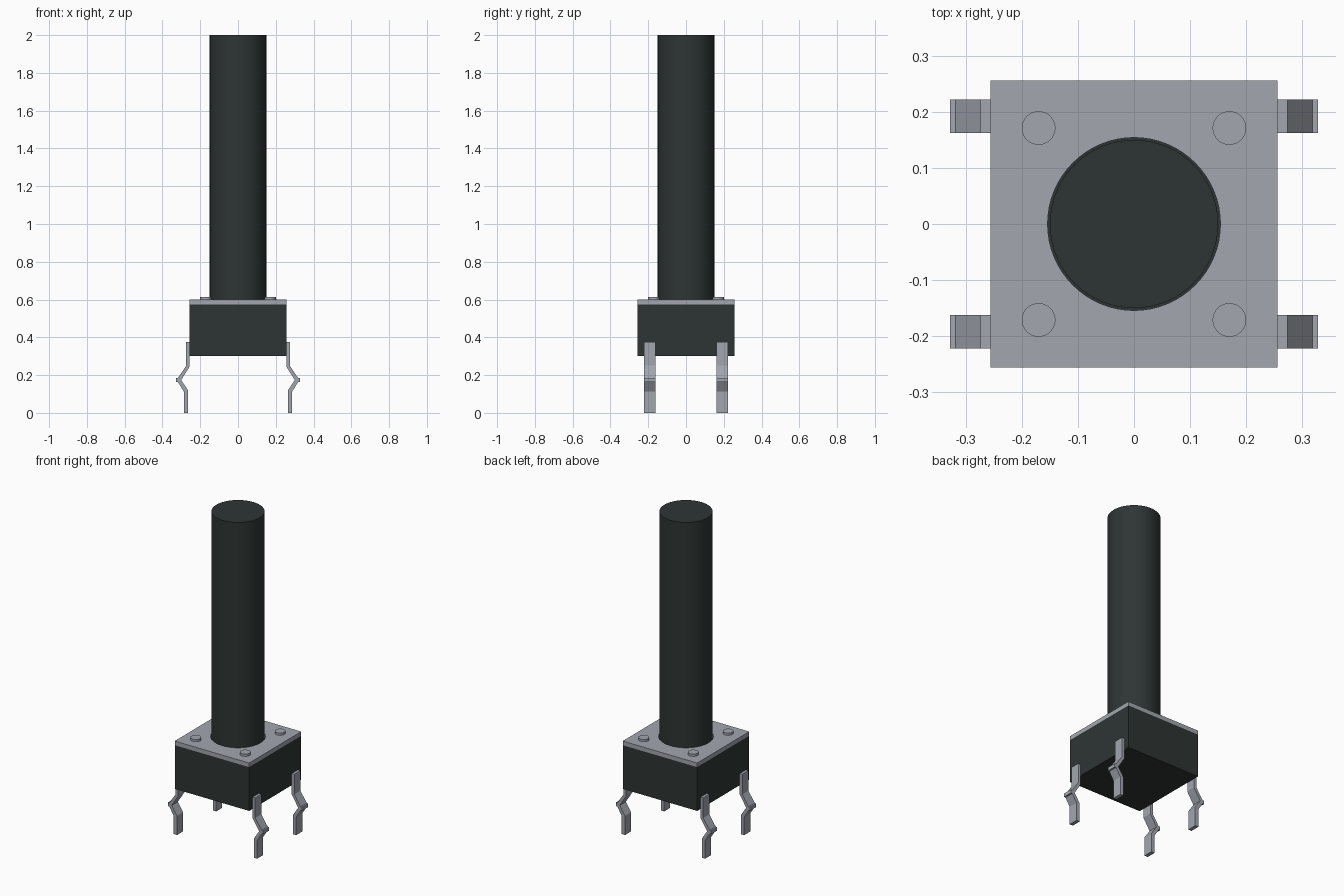
import bpy, bmesh, math

if "Cube" in bpy.data.objects:
    bpy.data.objects.remove(bpy.data.objects["Cube"])


def material(name, rgb):
    m = bpy.data.materials.new(name)
    m.diffuse_color = (*rgb, 1)
    m.use_nodes = True
    m.node_tree.nodes["Principled BSDF"].inputs["Base Color"].default_value = m.diffuse_color
    return m


black = material("black plastic", (0.027, 0.036, 0.034))
steel = material("grey metal", (0.36, 0.38, 0.43))


def finish(bm, name, mat, smooth=False):
    bmesh.ops.recalc_face_normals(bm, faces=bm.faces)
    me = bpy.data.meshes.new(name)
    bm.to_mesh(me)
    bm.free()
    me.materials.append(mat)
    ob = bpy.data.objects.new(name, me)
    bpy.context.collection.objects.link(ob)
    if smooth:
        bpy.ops.object.select_all(action='DESELECT')
        ob.select_set(True)
        bpy.context.view_layer.objects.active = ob
        bpy.ops.object.shade_smooth_by_angle(angle=math.radians(30))
    return ob


def cylinder(name, mat, x, y, r, z0, z1, sides):
    bm = bmesh.new()
    bmesh.ops.create_cone(bm, cap_ends=True, segments=sides, radius1=r, radius2=r, depth=z1 - z0)
    bmesh.ops.translate(bm, vec=(x, y, (z0 + z1) / 2), verts=bm.verts)
    return finish(bm, name, mat, True)


H = 0.256          # half width of the housing
Z_BODY, Z_PLATE, Z_TOP = 0.302, 0.574, 0.6

# Square plastic housing
bm = bmesh.new()
bmesh.ops.create_cube(bm, size=1)
bmesh.ops.scale(bm, vec=(2 * H, 2 * H, Z_PLATE - Z_BODY), verts=bm.verts)
bmesh.ops.translate(bm, vec=(0, 0, (Z_BODY + Z_PLATE) / 2), verts=bm.verts)
finish(bm, "housing", black)

# Metal cover plate with a round hole: matching square and circle loops
bm = bmesh.new()
N = 64
loops = {}
for z in (Z_PLATE, Z_TOP):
    for kind in ("square", "circle"):
        ring = []
        for i in range(N):
            a = 2 * math.pi * i / N
            c, s = math.cos(a), math.sin(a)
            r = 0.154 if kind == "circle" else H / max(abs(c), abs(s))
            ring.append(bm.verts.new((r * c, r * s, z)))
        loops[kind, z] = ring


def bridge(a, b):
    for i in range(N):
        j = (i + 1) % N
        bm.faces.new((a[i], a[j], b[j], b[i]))


bridge(loops["square", Z_TOP], loops["circle", Z_TOP])
bridge(loops["square", Z_PLATE], loops["circle", Z_PLATE])
bridge(loops["square", Z_PLATE], loops["square", Z_TOP])
bridge(loops["circle", Z_PLATE], loops["circle", Z_TOP])
finish(bm, "cover_plate", steel, True)

# Long round plunger
cylinder("plunger", black, 0, 0, 0.15, Z_PLATE, 2.0, 64)

# Bent leg outline in x, z: outer side going down, inner side going up
LEG = [(0.274, 0.375), (0.274, 0.25), (0.318, 0.185), (0.328, 0.185), (0.328, 0.163),
       (0.318, 0.163), (0.287, 0.113), (0.287, 0), (0.264, 0), (0.264, 0.119),
       (0.301, 0.174), (0.256, 0.245), (0.256, 0.375)]

for sx, side in ((-1, "left"), (1, "right")):
    for sy, end in ((-1, "front"), (1, "back")):
        # Rivet heads on the cover plate
        cylinder(f"rivet_{end}_{side}", steel, sx * 0.17, sy * 0.171, 0.03, Z_TOP - 0.01, 0.614, 32)
        # Bent spring legs
        bm = bmesh.new()
        face = bm.faces.new([bm.verts.new((sx * x, sy * 0.192 - 0.03, z)) for x, z in LEG])
        out = bmesh.ops.extrude_face_region(bm, geom=[face])["geom"]
        bmesh.ops.translate(bm, vec=(0, 0.06, 0),
                            verts=[v for v in out if isinstance(v, bmesh.types.BMVert)])
        finish(bm, f"leg_{end}_{side}", steel)
